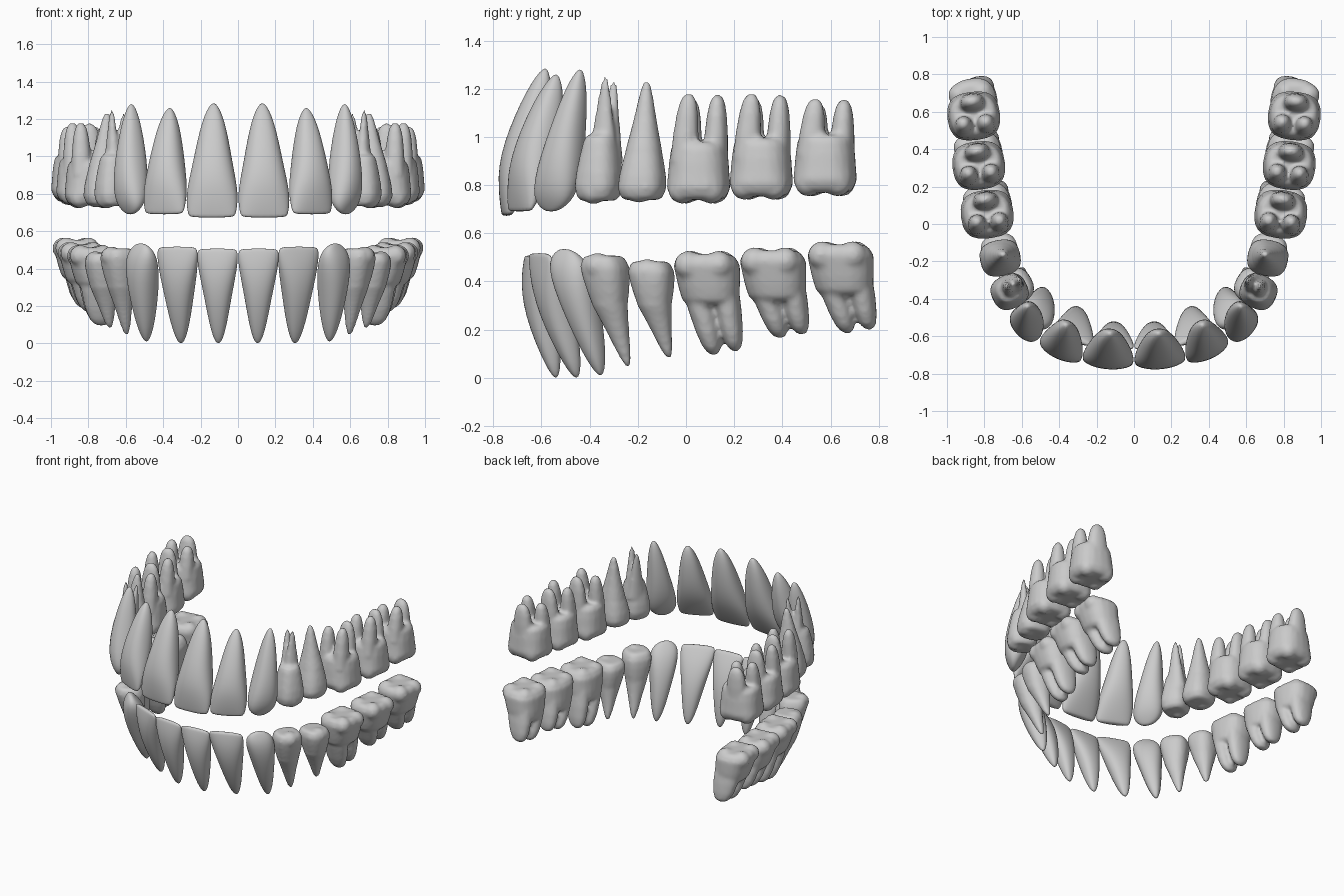
import bpy, bmesh, math
from mathutils import Vector

cube = bpy.data.objects.get("Cube")
if cube:
    bpy.data.objects.remove(cube, do_unlink=True)

enamel = bpy.data.materials.new("enamel_grey")
enamel.use_nodes = True
GREY = (0.6, 0.6, 0.6, 1)
enamel.diffuse_color = GREY
enamel.node_tree.nodes["Principled BSDF"].inputs["Base Color"].default_value = GREY

SIDES = 20


class Frame:
    """Tooth axes: u runs back along the arch, v points outward to the cheek."""

    def __init__(self, side, angle):
        a = math.radians(angle)
        self.side = side
        self.u = Vector((side * math.cos(a), math.sin(a), 0))
        self.v = Vector((side * math.sin(a), -math.cos(a), 0))

    def point(self, p):
        return Vector((self.side * p[0], p[1], p[2]))


def loft(bm, frame, rings):
    """Skin rings of (centre, width, depth, exponent)."""
    loops = []
    for centre, w, d, power in rings:
        loop = []
        for i in range(SIDES):
            t = 2 * math.pi * i / SIDES
            c, s = math.cos(t), math.sin(t)
            cu = math.copysign(abs(c) ** (2 / power), c) * w / 2
            cv = math.copysign(abs(s) ** (2 / power), s) * d / 2
            loop.append(bm.verts.new(centre + frame.u * cu + frame.v * cv))
        loops.append(loop)
    for a, b in zip(loops, loops[1:]):
        for i in range(SIDES):
            j = (i + 1) % SIDES
            bm.faces.new((a[i], a[j], b[j], b[i]))
    bm.faces.new(loops[0])
    bm.faces.new(loops[-1])


BLUNT = [(0, 1), (.4, .92), (.7, .78), (.88, .6), (.97, .38), (1, .14)]
POINTED = [(0, 1), (.25, .78), (.5, .58), (.75, .4), (.92, .25), (1, .1)]


def root(bm, frame, start, end, w, d, shape):
    loft(bm, frame, [(start.lerp(end, t), w * k, d * k, 2.2) for t, k in shape])


def cusp(bm, centre, radius):
    made = bmesh.ops.create_icosphere(bm, subdivisions=2, radius=radius)
    bmesh.ops.translate(bm, verts=made["verts"], vec=centre)


def finish(name, bm, fused):
    bmesh.ops.recalc_face_normals(bm, faces=bm.faces[:])
    mesh = bpy.data.meshes.new(name)
    bm.to_mesh(mesh)
    bm.free()
    mesh.materials.append(enamel)
    ob = bpy.data.objects.new(name, mesh)
    bpy.context.collection.objects.link(ob)
    for poly in mesh.polygons:
        poly.use_smooth = True
    if fused:
        rm = ob.modifiers.new("fuse", "REMESH")
        rm.mode = "VOXEL"
        rm.voxel_size = 0.0125
        rm.use_smooth_shade = True
        sm = ob.modifiers.new("soften", "SMOOTH")
        sm.factor = 0.5
        sm.iterations = 3
    else:
        sub = ob.modifiers.new("round", "SUBSURF")
        sub.levels = sub.render_levels = 1


# Single-root profiles: (share of length from the edge, width, depth)
UPPER_CUTTER = [(0, .82, .18), (.025, .92, .26), (.1, .98, .48), (.2, 1, .72),
                (.33, .91, .96), (.5, .75, 1), (.68, .6, .84), (.84, .43, .6),
                (.95, .24, .32), (1, .06, .08)]
LOWER_CUTTER = [(0, .86, .16), (.03, .98, .28), (.1, 1, .5), (.22, .94, .8),
                (.4, .77, 1), (.6, .59, .92), (.8, .42, .65), (.95, .23, .34), (1, .06, .08)]
CANINE = [(0, .2, .12), (.025, .55, .26), (.07, .82, .48), (.15, 1, .78),
          (.3, .95, 1), (.5, .76, .96), (.7, .58, .76), (.86, .4, .52),
          (.96, .21, .28), (1, .06, .08)]


def front_tooth(name, side, profile, edge, tip, width, depth, angle):
    f, bm = Frame(side, angle), bmesh.new()
    a, b = f.point(edge), f.point(tip)
    loft(bm, f, [(a.lerp(b, t), w * width, d * depth, 2.3) for t, w, d in profile])
    finish(name, bm, False)


def crown(bm, f, top, neck, width, depth, taper):
    """Bulging crown; the neck end closes inside the roots."""
    shape = [(.06, .72, 2.6), (.12, .88, 2.7), (.28, 1, 2.7), (.5, .97, 2.5),
             (.75, (1 + taper) / 2, 2.4), (1, taper, 2.3), (1.1, taper * .85, 2.2)]
    loft(bm, f, [(top.lerp(neck, t), width * k, depth * k, p) for t, k, p in shape])


def premolar(name, side, top, neck, tips, width, depth, angle):
    f, bm = Frame(side, angle), bmesh.new()
    a, b = f.point(top), f.point(neck)
    up = 1 if b.z > a.z else -1
    crown(bm, f, a, b, width, depth, .74)
    for s, rise in ((1, .055), (-1, .065)):
        cusp(bm, a + f.v * s * depth * .22 + Vector((0, 0, up * rise)), .056)
    for tip in tips:
        end = f.point(tip)
        if len(tips) == 1:
            root(bm, f, b, end, width * .76, depth * .76, POINTED)
        else:
            start = b.lerp(Vector((end.x, end.y, b.z)), .5) - Vector((0, 0, up * .08))
            root(bm, f, start, end, width * .74, depth * .5, POINTED)
    finish(name, bm, True)


def molar(name, side, top, neck, roots, width, depth, angle, taper):
    """roots: (start u, start v, end u, end v, tip height, width, depth)."""
    f, bm = Frame(side, angle), bmesh.new()
    a, b = f.point(top), f.point(neck)
    up = 1 if b.z > a.z else -1
    crown(bm, f, a, b, width, depth, taper)
    for su in (-1, 1):
        for sv in (-1, 1):
            cusp(bm, a + f.u * su * width * .23 + f.v * sv * depth * .24
                 + Vector((0, 0, up * .056)), .06)
    for u0, v0, u1, v1, z, w, d in roots:
        start = b + f.u * u0 + f.v * v0 - Vector((0, 0, up * .06))
        end = b + f.u * u1 + f.v * v1
        end.z = z
        root(bm, f, start, end, w, d, BLUNT)
    finish(name, bm, True)


def upper_roots(z):
    """Two front roots side by side and one behind."""
    return [(-.056, .06, -.035, .06, z, .115, .11), (-.056, -.06, -.04, -.06, z - .02, .115, .11),
            (.068, 0, .078, 0, z - .005, .105, .15)]


def lower_roots(z):
    """Two broad roots swept backward."""
    return [(-.06, 0, .01, -.03, z, .125, .2), (.058, 0, .1, -.03, z + .015, .115, .19)]


for side, tag in ((1, "left"), (-1, "right")):
    # Upper arch
    front_tooth(f"upper_central_incisor_{tag}", side, UPPER_CUTTER,
                (.14, -.745, .672), (.13, -.585, 1.285), .28, .18, 5)
    front_tooth(f"upper_lateral_incisor_{tag}", side, UPPER_CUTTER,
                (.395, -.69, .69), (.365, -.54, 1.26), .25, .18, 25)
    front_tooth(f"upper_canine_{tag}", side, CANINE,
                (.575, -.56, .69), (.57, -.44, 1.28), .205, .175, 52)
    premolar(f"upper_first_premolar_{tag}", side, (.665, -.365, .72), (.665, -.355, .98),
             [(.675, -.335, 1.25), (.61, -.3, 1.235)], .185, .2, 64)
    premolar(f"upper_second_premolar_{tag}", side, (.715, -.185, .725), (.715, -.175, .95),
             [(.7, -.163, 1.235)], .195, .22, 78)
    for name, x, y, z, tip in (("first", .785, .052, .725, 1.18),
                               ("second", .83, .312, .74, 1.18),
                               ("third", .857, .577, .755, 1.16)):
        molar(f"upper_{name}_molar_{tag}", side, (x, y, z), (x, y + .002, z + .23),
              upper_roots(tip), .262, .285, 83, .88)
    # Lower arch
    front_tooth(f"lower_central_incisor_{tag}", side, LOWER_CUTTER,
                (.11, -.655, .508), (.105, -.54, 0), .222, .135, 5)
    front_tooth(f"lower_lateral_incisor_{tag}", side, LOWER_CUTTER,
                (.325, -.61, .518), (.305, -.455, 0), .235, .145, 22)
    front_tooth(f"lower_canine_{tag}", side, CANINE,
                (.52, -.505, .535), (.49, -.355, .01), .195, .165, 48)
    premolar(f"lower_first_premolar_{tag}", side, (.64, -.345, .52), (.625, -.315, .3),
             [(.595, -.24, .045)], .19, .19, 60)
    premolar(f"lower_second_premolar_{tag}", side, (.72, -.15, .495), (.715, -.13, .3),
             [(.685, -.07, .08)], .185, .2, 76)
    for name, x, y, z, tip in (("first", .79, .08, .525, .095),
                               ("second", .84, .355, .54, .165),
                               ("third", .867, .635, .565, .185)):
        molar(f"lower_{name}_molar_{tag}", side, (x, y, z), (x - .03, y + .022, z - .2),
              lower_roots(tip), .275, .25, 83, .86)
